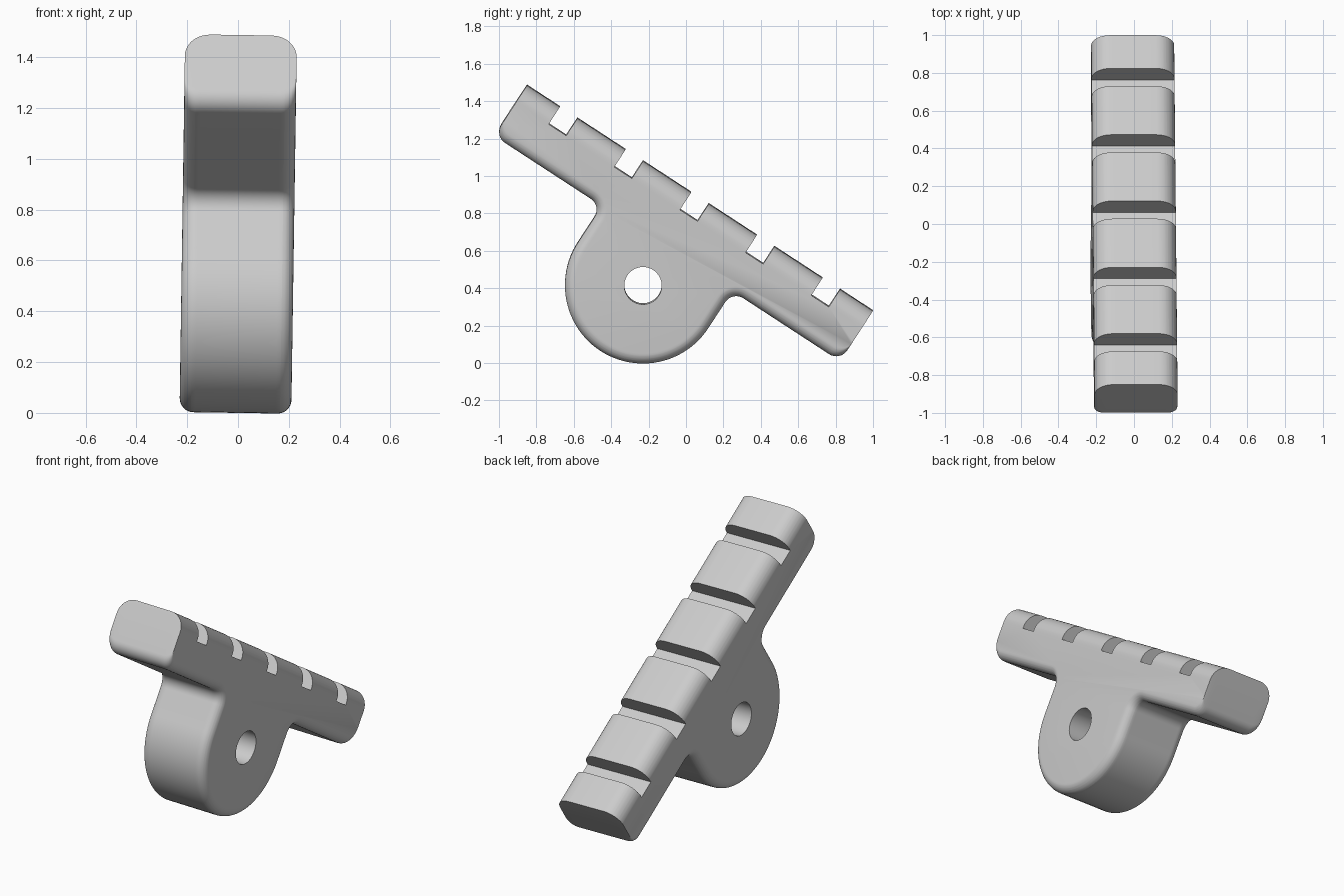
import bpy, bmesh, math
from mathutils import Matrix, Vector

cube = bpy.data.objects.get("Cube")
if cube:
    bpy.data.objects.remove(cube)

# Dimensions, measured from the pivot hole
HALF_W = 0.22
HALF_L = 1.104
TOP, BOTTOM = 0.558, 0.236
EYE_R, HOLE_R = 0.417, 0.1
TOP_ROUND, LOW_ROUND = 0.1, 0.055
CORNER, FILLET = 0.07, 0.07

gray = bpy.data.materials.new("light gray")
gray.use_nodes = True
gray.diffuse_color = (0.6, 0.6, 0.6, 1)
gray.node_tree.nodes["Principled BSDF"].inputs["Base Color"].default_value = gray.diffuse_color


def arc(cy, cz, r, start, end, steps):
    """Points on an arc, angles in degrees."""
    angles = [math.radians(start + (end - start) * i / steps) for i in range(steps + 1)]
    return [(cy + r * math.cos(a), cz + r * math.sin(a)) for a in angles]


def outline(top_in, low_in):
    """Side outline of bar and eye, shrunk at the top and the lower edges."""
    half = [(HALF_L, TOP - top_in)]
    half += arc(HALF_L - CORNER, BOTTOM + low_in + CORNER, CORNER, 0, -90, 8)
    half += arc(EYE_R + FILLET, BOTTOM - FILLET, FILLET + low_in, 90, 180, 10)
    half += arc(0, 0, EYE_R - low_in, 0, -90, 24)
    return half + [(-y, z) for y, z in reversed(half[:-1])]


def inset(x, r):
    """Depth of a rounded edge of radius r at cross position x."""
    d = min(r, max(0, abs(x) - (HALF_W - r)))
    return r - math.sqrt(r * r - d * d)


def finish(bm, name):
    bmesh.ops.recalc_face_normals(bm, faces=bm.faces)
    mesh = bpy.data.meshes.new(name)
    bm.to_mesh(mesh)
    bm.free()
    obj = bpy.data.objects.new(name, mesh)
    bpy.context.collection.objects.link(obj)
    mesh.materials.append(gray)
    return obj


# Body: outlines lofted across the width
steps = [math.sin(math.pi / 2 * i / 8) for i in range(9)]
side = sorted({round(HALF_W - r + r * s, 4) for r in (TOP_ROUND, LOW_ROUND) for s in steps})
layers = [-x for x in reversed(side)] + side
bm = bmesh.new()
rings = [[bm.verts.new((x, y, z)) for y, z in outline(inset(x, TOP_ROUND), inset(x, LOW_ROUND))]
         for x in layers]
for a, b in zip(rings, rings[1:]):
    for i in range(len(a)):
        bm.faces.new((a[i - 1], a[i], b[i], b[i - 1]))
bm.faces.new(rings[0])
bm.faces.new(rings[-1])
body = finish(bm, "notched_bar_with_eye")

# Cutters: five cross notches and the pivot hole
cutters = []
for i in range(-2, 3):
    bm = bmesh.new()
    bmesh.ops.create_cube(bm, size=1)
    bmesh.ops.scale(bm, vec=(1, 0.112, 0.22), verts=bm.verts)
    bmesh.ops.translate(bm, vec=(0, i * 0.419, TOP), verts=bm.verts)
    cutters.append(finish(bm, "notch_cutter"))
bm = bmesh.new()
bmesh.ops.create_cone(bm, cap_ends=True, segments=48, radius1=HOLE_R, radius2=HOLE_R,
                      depth=1, matrix=Matrix.Rotation(math.pi / 2, 4, 'Y'))
cutters.append(finish(bm, "hole_cutter"))

bpy.ops.object.select_all(action='DESELECT')
bpy.context.view_layer.objects.active = body
body.select_set(True)
for cutter in cutters:
    cutter.hide_render = True
    mod = body.modifiers.new("cut", 'BOOLEAN')
    mod.operation, mod.solver, mod.object = 'DIFFERENCE', 'EXACT', cutter
    bpy.ops.object.modifier_apply(modifier=mod.name)
    bpy.data.objects.remove(cutter)
bpy.ops.object.shade_smooth_by_angle(angle=math.radians(30))

# Tilt the bar, with a slight sideways lean
body.matrix_world = (Matrix.Translation(Vector((-0.004, -0.23, EYE_R)))
                     @ Matrix.Rotation(0.015, 4, 'Y')
                     @ Matrix.Rotation(math.radians(-33.1), 4, 'X'))
